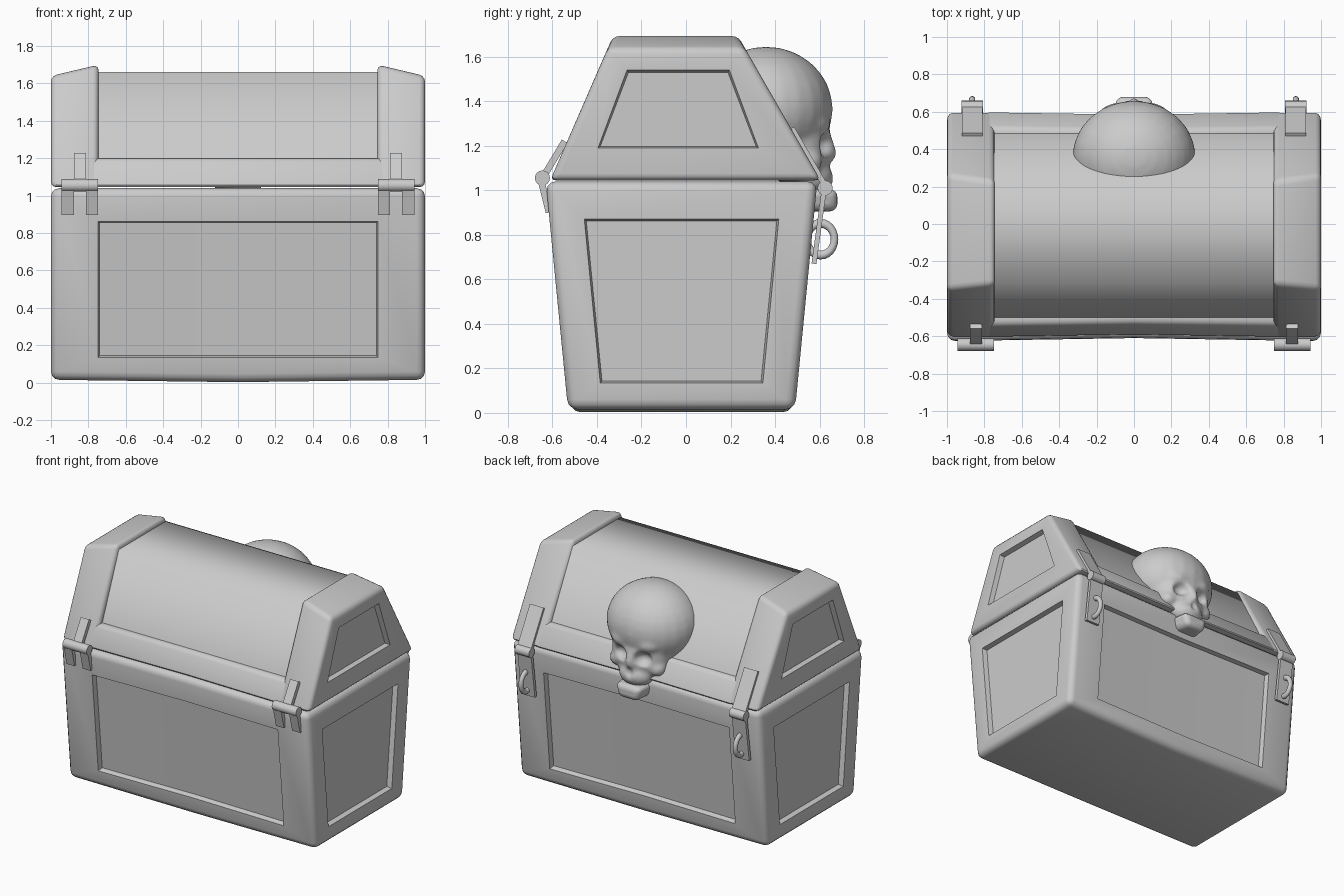
import bpy, bmesh
from math import atan2, hypot, pi
from mathutils import Vector

if "Cube" in bpy.data.objects:
    bpy.data.objects.remove(bpy.data.objects["Cube"])


def smooth(ob, name, angle=0.7):
    ob.name = name
    bpy.ops.object.select_all(action='DESELECT')
    ob.select_set(True)
    bpy.context.view_layer.objects.active = ob
    bpy.ops.object.shade_smooth_by_angle(angle=angle)
    return ob


def loft(name, prof_a, xa, prof_b, xb, bevel=0, panel=None, bow=None, angle=0.7):
    """Solid between two (y, z) profiles; optional recessed panels and a bowed middle."""
    bm = bmesh.new()
    a = [bm.verts.new((xa, y, z)) for y, z in prof_a]
    b = [bm.verts.new((xb, y, z)) for y, z in prof_b]
    n = len(a)
    bm.faces.new(a)
    bm.faces.new(b[::-1])
    for i in range(n):
        j = (i + 1) % n
        bm.faces.new((a[i], b[i], b[j], a[j]))
    bmesh.ops.recalc_face_normals(bm, faces=bm.faces[:])
    if bevel:
        bmesh.ops.bevel(bm, geom=bm.edges[:], offset=bevel, segments=3,
                        profile=0.5, affect='EDGES')
    bm.normal_update()
    if panel:
        for f in [f for f in bm.faces if f.calc_area() > 0.15]:
            where = panel(f)
            if not where:
                continue
            bmesh.ops.inset_individual(bm, faces=[f], thickness=0.01)
            for v in f.verts:
                v.co = where(v.co.copy())
            f.normal_update()
            bmesh.ops.inset_individual(bm, faces=[f], thickness=0.012, depth=-0.035)
    if bow:
        bmesh.ops.bisect_plane(bm, geom=bm.verts[:] + bm.edges[:] + bm.faces[:],
                               plane_co=(0, 0, 0), plane_no=(1, 0, 0))
        for v in bm.verts:
            if abs(v.co.x) < 1e-4:
                v.co.y *= bow
                if v.co.z < 0.1:
                    v.co.z -= 0.012
    me = bpy.data.meshes.new(name)
    bm.to_mesh(me)
    bm.free()
    ob = bpy.data.objects.new(name, me)
    bpy.context.collection.objects.link(ob)
    return smooth(ob, name, angle)


def strip(name, x, w, p, q, t):
    """Flat metal leaf running from p to q in the (y, z) plane."""
    dy, dz = q[0] - p[0], q[1] - p[1]
    bpy.ops.mesh.primitive_cube_add(size=1, location=(x, (p[0] + q[0]) / 2, (p[1] + q[1]) / 2),
                                    rotation=(atan2(-dy, dz), 0, 0))
    ob = bpy.context.object
    ob.scale = (w, t, hypot(dy, dz))
    ob.name = name


def pin(name, x, w, y, z, r):
    bpy.ops.mesh.primitive_cylinder_add(vertices=16, radius=r, depth=w, location=(x, y, z),
                                        rotation=(0, pi / 2, 0))
    smooth(bpy.context.object, name)


def balls(name, specs):
    """Joined ellipsoids; entries off the centre line are mirrored in x."""
    bm = bmesh.new()
    for c, r in specs:
        for s in ((1, -1) if c[0] else (1,)):
            res = bmesh.ops.create_uvsphere(bm, u_segments=24, v_segments=16, radius=1)
            for v in res['verts']:
                v.co = Vector((v.co.x * r[0] + s * c[0], v.co.y * r[1] + c[1], v.co.z * r[2] + c[2]))
    me = bpy.data.meshes.new(name)
    bm.to_mesh(me)
    bm.free()
    ob = bpy.data.objects.new(name, me)
    bpy.context.collection.objects.link(ob)
    return ob


# Chest body: tapered box with a recessed panel on each wall
def body_panel(f):
    n, c = f.normal.copy(), f.calc_center_median()
    if abs(n.z) > 0.9:
        return None
    c.z -= 0.03
    if abs(n.x) > 0.9:
        return lambda p: Vector((p.x, c.y + (p.y - c.y) * 0.79, c.z + 0.005 + (p.z - c.z - 0.03) * 0.8))
    dy = 0.03 * n.z / n.y   # stay in the sloped wall plane
    return lambda p: Vector((p.x * 0.79, c.y + dy + (p.y - c.y) * 0.79, c.z + (p.z - c.z - 0.03) * 0.79))


box = [(-0.53, 0.015), (-0.63, 1.04), (0.59, 1.04), (0.49, 0.015)]
loft("chest_body", box, -1, box, 1, 0.045, body_panel, 0.975)


# Lid end caps with a trapezoid recess on the outside
def cap_panel(f):
    if abs(f.normal.x) < 0.9 or abs(f.calc_center_median().x) < 0.9:
        return None
    cy = f.calc_center_median().y

    def where(p):
        s = 1 if p.y > cy else -1
        return Vector((p.x, -0.035 + s * (0.23 if p.z > 1.35 else 0.36), 1.54 if p.z > 1.35 else 1.19))
    return where


inner = [(-0.61, 1.045), (-0.325, 1.70), (0.23, 1.70), (0.605, 1.045)]
outer = [(-0.61, 1.045), (-0.35, 1.64), (0.264, 1.64), (0.605, 1.045)]
for s, side in ((1, "right"), (-1, "left")):
    loft("lid_cap_" + side, inner, 0.745 * s, outer, 1.0 * s, 0.03, cap_panel)

# Lid middle and its lower rails
mid = [(-0.56, 1.06), (-0.5, 1.2), (-0.31, 1.66), (0.235, 1.66), (0.485, 1.2), (0.56, 1.06)]
loft("lid_top", mid, -0.8, mid, 0.8, angle=1.3)
for name, rail in (("front_rail", [(-0.61, 1.045), (-0.54, 1.2), (-0.45, 1.2), (-0.45, 1.045)]),
                   ("back_rail", [(0.605, 1.045), (0.515, 1.2), (0.42, 1.2), (0.42, 1.045)])):
    loft(name, rail, -0.8, rail, 0.8, 0.025, bow=0.98)

for s, side in ((1, "right"), (-1, "left")):
    # Front hinges
    hx = 0.845 * s
    pin("hinge_pin_" + side, hx, 0.195, -0.645, 1.055, 0.034)
    strip("hinge_upper_" + side, hx, 0.066, (-0.65, 1.045), (-0.545, 1.22), 0.03)
    for d in (-0.065, 0.065):
        strip("hinge_lower_" + side, hx + d, 0.065, (-0.655, 1.06), (-0.615, 0.9), 0.03)
    # Back latches with a ring staple
    lx = 0.865 * s
    pin("latch_pin_" + side, lx, 0.115, 0.625, 1.01, 0.034)
    strip("latch_upper_" + side, lx, 0.11, (0.625, 1.02), (0.475, 1.28), 0.025)
    strip("latch_plate_" + side, lx, 0.11, (0.62, 1.0), (0.575, 0.67), 0.022)
    bpy.ops.mesh.primitive_torus_add(major_segments=24, minor_segments=10, major_radius=0.062,
                                     minor_radius=0.017, location=(lx, 0.605, 0.78),
                                     rotation=(0, pi / 2, 0))
    smooth(bpy.context.object, "latch_ring_" + side).scale = (1.15, 1, 1)

# Skull ornament on the back: blended ellipsoids with carved sockets
skull = balls("skull", [((0, 0.36, 1.365), (0.33, 0.30, 0.28)),
                        ((0, 0.49, 1.21), (0.225, 0.165, 0.19)),
                        ((0.09, 0.55, 1.30), (0.11, 0.10, 0.06)),
                        ((0.155, 0.54, 1.13), (0.065, 0.075, 0.06)),
                        ((0, 0.62, 1.17), (0.035, 0.055, 0.09)),
                        ((0, 0.565, 1.06), (0.13, 0.10, 0.085))])
cut = balls("socket_cutter", [((0.1, 0.665, 1.205), (0.072, 0.09, 0.058)),
                              ((0, 0.69, 1.095), (0.034, 0.06, 0.045))])
cut.hide_render = True
cut.hide_viewport = True
for kind in ('REMESH', 'BOOLEAN', 'REMESH', 'SMOOTH'):
    m = skull.modifiers.new(kind.lower(), kind)
    if kind == 'REMESH':
        m.mode, m.voxel_size, m.use_smooth_shade = 'VOXEL', 0.014, True
    elif kind == 'BOOLEAN':
        m.operation, m.object = 'DIFFERENCE', cut
    else:
        m.factor, m.iterations = 0.5, 8

# Lower jaw
bpy.ops.mesh.primitive_cube_add(size=1, location=(0, 0.605, 0.955))
jaw = bpy.context.object
for v in jaw.data.vertices:
    k = 0.75 if v.co.z < 0 else 1
    v.co = Vector((v.co.x * 0.24 * k * (0.85 if v.co.y > 0 else 1), v.co.y * 0.15, v.co.z * 0.1))
b = jaw.modifiers.new("round", 'BEVEL')
b.width, b.segments = 0.035, 4
smooth(jaw, "skull_jaw", 1.2)
